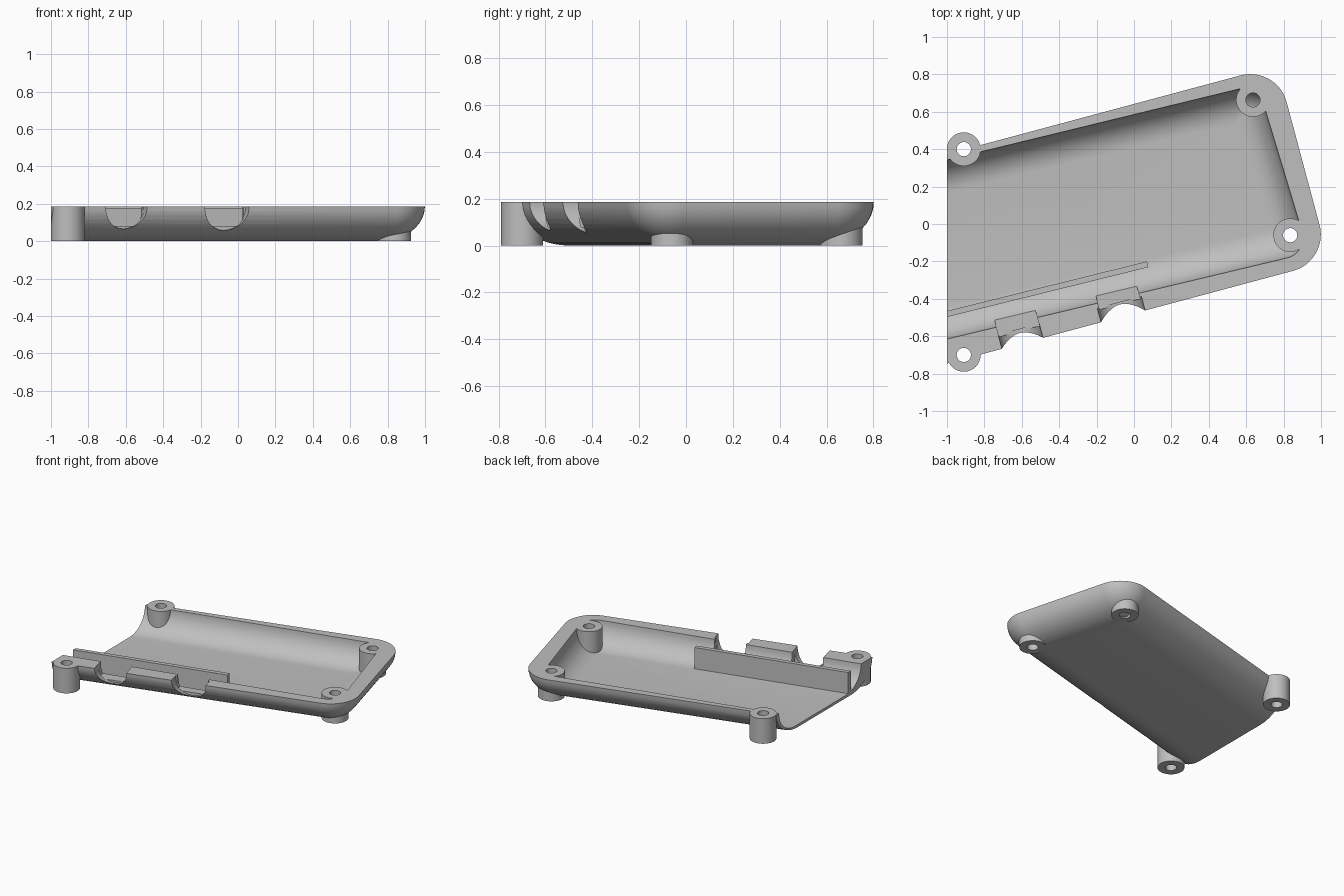
import bpy, bmesh, math
from mathutils import Vector

if "Cube" in bpy.data.objects:
    bpy.data.objects.remove(bpy.data.objects["Cube"])

TOP = 0.185
TILT = math.radians(15)
U = Vector((math.cos(TILT), math.sin(TILT)))
V = Vector((-U.y, U.x))

grey = bpy.data.materials.new("plain grey")
grey.use_nodes = True
grey.diffuse_color = (0.52, 0.52, 0.52, 1)
grey.node_tree.nodes["Principled BSDF"].inputs["Base Color"].default_value = grey.diffuse_color


def loft(name, rings):
    """Skin a stack of equal-length rings, given as (points, z), and cap both ends."""
    bm = bmesh.new()
    loops = [[bm.verts.new((p.x, p.y, z)) for p in pts] for pts, z in rings]
    n = len(loops[0])
    bm.faces.new(loops[0])
    bm.faces.new(loops[-1])
    for a, b in zip(loops, loops[1:]):
        for i in range(n):
            j = (i + 1) % n
            bm.faces.new((a[i], a[j], b[j], b[i]))
    bmesh.ops.recalc_face_normals(bm, faces=bm.faces)
    mesh = bpy.data.meshes.new(name)
    bm.to_mesh(mesh)
    bm.free()
    mesh.materials.append(grey)
    obj = bpy.data.objects.new(name, mesh)
    bpy.context.collection.objects.link(obj)
    return obj


def rounded(corners, inset, radius, steps=10):
    """Inset a counter-clockwise polygon and round its corners."""
    pts = []
    radius = max(radius - inset, 0.02)
    for i, p in enumerate(corners):
        d1 = (p - corners[i - 1]).normalized()
        d2 = (corners[(i + 1) % len(corners)] - p).normalized()
        n1, n2 = Vector((-d1.y, d1.x)), Vector((-d2.y, d2.x))
        c = p + (n1 + n2) * (inset + radius) / (1 + n1.dot(n2))
        pts += [c - n1.lerp(n2, s / steps).normalized() * radius for s in range(steps + 1)]
    return pts


def bowl(name, corners, radius, inset, depth, lift):
    """Solid with a quarter-ellipse side that curves in to a flat bottom."""
    rings = [(rounded(corners, 0, radius), TOP + lift)] if lift else []
    for k in range(13):
        t = math.pi / 2 * k / 12
        rings.append((rounded(corners, inset * (1 - math.cos(t)), radius), TOP - depth * math.sin(t)))
    return loft(name, rings)


def prism(name, pts, z0, z1):
    return loft(name, [(pts, z0), (pts, z1)])


def disc(centre, radius, n=48):
    return [centre + radius * Vector((math.cos(a), math.sin(a)))
            for a in (math.tau * i / n for i in range(n))]


def cut(obj, cutter):
    mod = obj.modifiers.new("cut", 'BOOLEAN')
    mod.operation, mod.solver, mod.object = 'DIFFERENCE', 'EXACT', cutter
    bpy.context.view_layer.update()
    with bpy.context.temp_override(object=obj, active_object=obj):
        bpy.ops.object.modifier_apply(modifier=mod.name)
    bpy.data.objects.remove(cutter)


def smooth(obj):
    bpy.ops.object.select_all(action='DESELECT')
    obj.select_set(True)
    bpy.context.view_layer.objects.active = obj
    bpy.ops.object.shade_smooth_by_angle(angle=math.radians(30))


# Tray shell: outer bowl with the cavity removed
outer = [U * u + V * v for u, v in ((-1.6, -0.462), (0.957, -0.462), (0.957, 0.62), (-1.6, 0.62))]
inner = [Vector(p) for p in ((-1.6, -0.758), (0.933, -0.154), (0.661, 0.746), (-1.6, 0.196))]
tray = bowl("tray_shell", outer, 0.2, 0.24, TOP, 0)
cut(tray, bowl("cavity_cutter", inner, 0.11, 0.17, TOP - 0.02, 0.1))

# Open left end
end = [Vector(p) for p in ((-3, -2), (-1, -2), (-1, 2), (-3, 2))]
cut(tray, prism("end_cutter", end, -1, 1))

# Two connector slots in the front wall: round outside, square recess inside
for u, r in ((-0.741, 0.114), (-0.184, 0.122)):
    bm = bmesh.new()
    bmesh.ops.create_cone(bm, cap_ends=True, segments=48, radius1=r, radius2=r, depth=0.24)
    mesh = bpy.data.meshes.new("slot")
    bm.to_mesh(mesh)
    bm.free()
    slot = bpy.data.objects.new("slot_cutter", mesh)
    bpy.context.collection.objects.link(slot)
    c = U * u + V * -0.505
    slot.location = (c.x, c.y, 0.18)
    slot.rotation_euler = (math.pi / 2, 0, TILT)
    cut(tray, slot)
    box = [U * (u + s * 0.112) + V * v for s, v in ((-1, -0.395), (1, -0.395), (1, -0.3), (-1, -0.3))]
    cut(tray, prism("recess_cutter", box, 0.08, 0.4))

# Screw posts; the back left one stays covered by the rim
posts = (("back_right_post", -0.91, 0.4, True), ("front_right_post", -0.91, -0.7, True),
         ("front_left_post", 0.835, -0.06, True), ("back_left_post", 0.636, 0.663, False))
for name, x, y, through in posts:
    c = Vector((x, y))
    post = prism(name, disc(c, 0.09), 0, TOP)
    cut(post, prism("hole_cutter", disc(c, 0.038, 32), -0.1, 0.3))
    if through:
        cut(tray, prism("hole_cutter", disc(c, 0.038, 32), -0.1, 0.3))
    smooth(post)
smooth(tray)

# Upright divider behind the slots
prism("divider", [Vector(p) for p in ((-1, -0.497), (0.077, -0.231), (0.069, -0.2), (-1, -0.465))], 0.01, 0.178)
